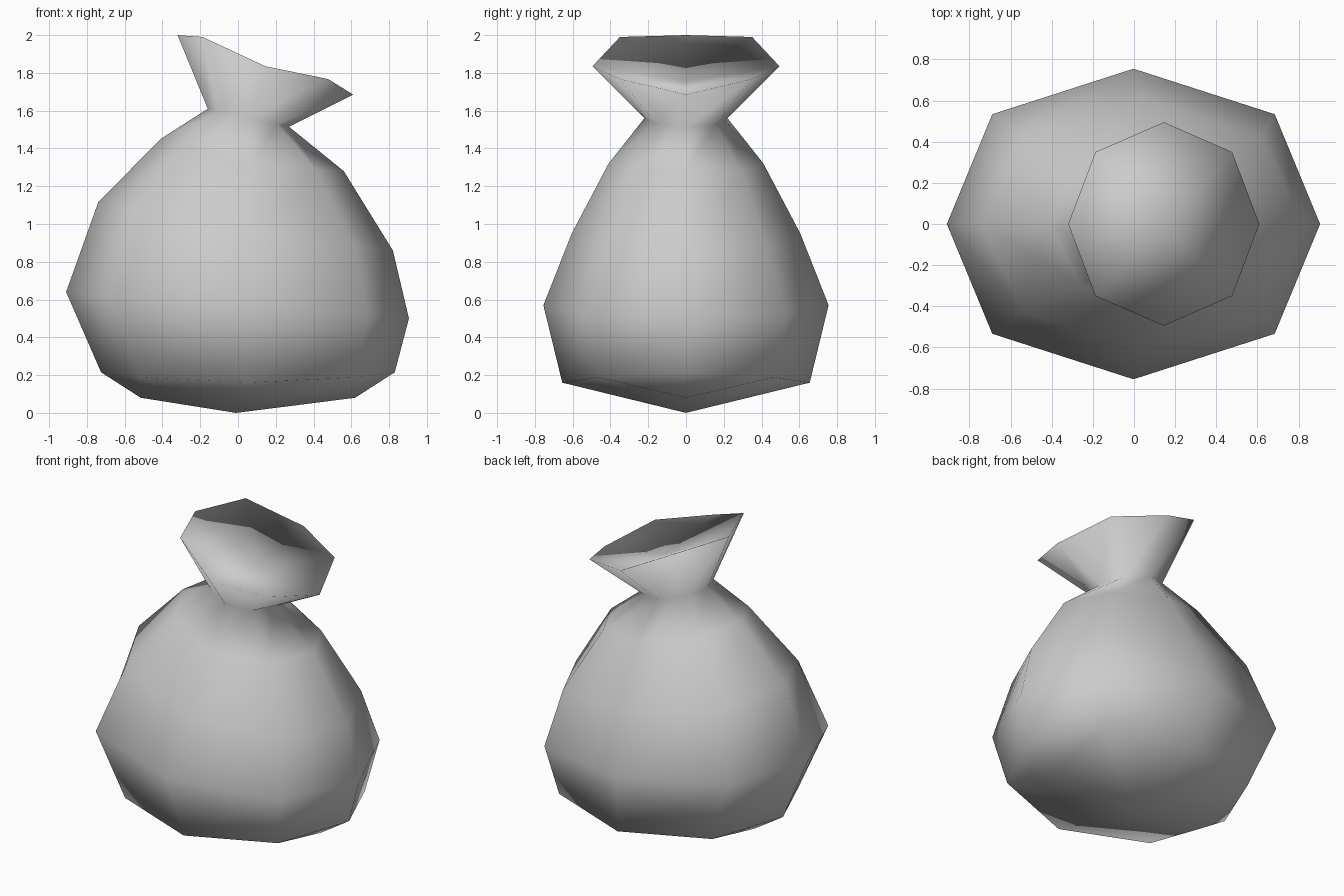
import bpy
import bmesh
import math

old = bpy.data.objects.get("Cube")
if old:
    bpy.data.objects.remove(old, do_unlink=True)

SIDES = 8

# Plain cloth material
cloth = bpy.data.materials.new("grey_cloth")
cloth.use_nodes = True
grey = (0.6, 0.6, 0.6, 1)
cloth.diffuse_color = grey
shader = cloth.node_tree.nodes["Principled BSDF"]
shader.inputs["Base Color"].default_value = grey
shader.inputs["Roughness"].default_value = 0.9

bm = bmesh.new()


def ring(left, right, depth, mid_z, spread=1.0, lift=0.0):
    """Tilted eight-sided loop through its left, right, front and back points."""
    (xl, zl), (xr, zr) = left, right
    loop = []
    for i in range(SIDES):
        a = math.tau * i / SIDES
        c, s = math.cos(a), math.sin(a)
        diagonal = math.sin(2 * a) ** 2
        x = (xl + xr) / 2 + (xr - xl) / 2 * c * (1 + (spread - 1) * diagonal)
        z = mid_z + (zr - zl) / 2 * c + ((zl + zr) / 2 - mid_z) * c * c
        loop.append(bm.verts.new((x, depth * s, z + lift * diagonal)))
    return loop


# Loops from the base of the sack up to the flared mouth
loops = [
    ring((-0.725, 0.215), (0.83, 0.215), 0.655, 0.16, 1.04),
    ring((-0.91, 0.64), (0.905, 0.5), 0.755, 0.57, 1.07),
    ring((-0.74, 1.115), (0.82, 0.86), 0.605, 0.95, 1.05),
    ring((-0.41, 1.45), (0.56, 1.28), 0.41, 1.32),
    ring((-0.16, 1.61), (0.27, 1.515), 0.22, 1.56),
    ring((-0.32, 2.0), (0.61, 1.685), 0.495, 1.835, 1.01, 0.04),
]
for low, high in zip(loops, loops[1:]):
    for i in range(SIDES):
        j = (i + 1) % SIDES
        bm.faces.new((low[i], low[j], high[j], high[i]))

# Rounded underside, with a ridge along the middle
base = loops[0]
right = bm.verts.new((0.62, 0, 0.08))
left = bm.verts.new((-0.515, 0, 0.08))
bottom = bm.verts.new((-0.01, 0, 0))
for quad in (
    (base[0], base[7], right, base[1]),
    (base[4], base[3], left, base[5]),
    (bottom, base[2], base[1], right),
    (bottom, right, base[7], base[6]),
    (bottom, left, base[3], base[2]),
    (bottom, base[6], base[5], left),
):
    bm.faces.new(quad)

# Sunken closure inside the mouth
mouth = loops[-1]
centre = bm.verts.new((0.145, 0, 1.755))
for i in range(SIDES):
    bm.faces.new((mouth[i], mouth[(i + 1) % SIDES], centre))

bmesh.ops.recalc_face_normals(bm, faces=bm.faces[:])
for face in bm.faces:
    face.smooth = True

mesh = bpy.data.meshes.new("tied_sack")
bm.to_mesh(mesh)
bm.free()
mesh.materials.append(cloth)
sack = bpy.data.objects.new("tied_sack", mesh)
bpy.context.collection.objects.link(sack)
